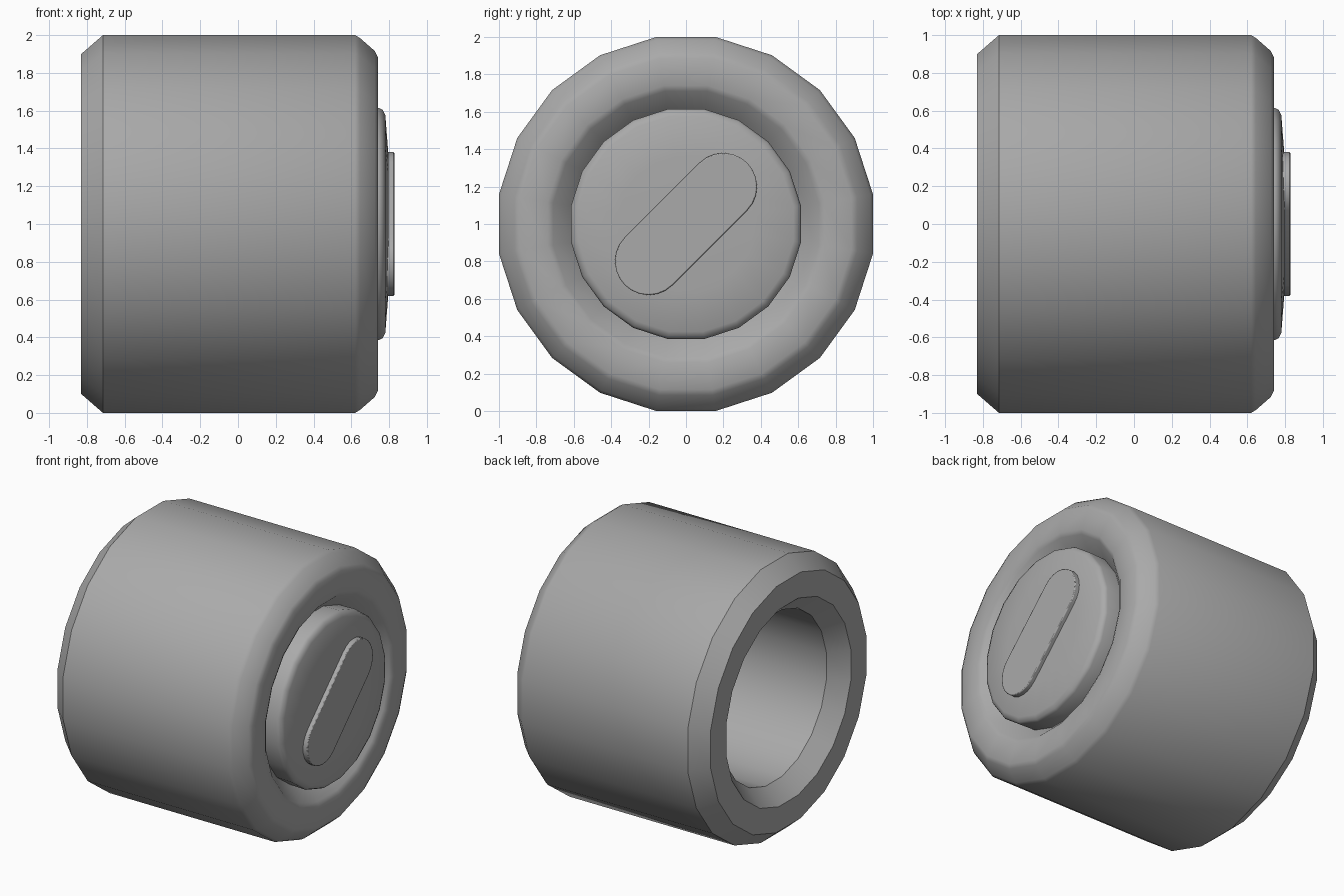
import bpy
import bmesh
from math import cos, sin, pi

SIDES = 20

if "Cube" in bpy.data.objects:
    bpy.data.objects.remove(bpy.data.objects["Cube"])

grey = bpy.data.materials.new("plain grey")
grey.use_nodes = True
colour = (0.4, 0.4, 0.4, 1)
grey.diffuse_color = colour
grey.node_tree.nodes["Principled BSDF"].inputs["Base Color"].default_value = colour


def finish(bm, name, sharp_angle):
    """Turn a bmesh into a smooth-shaded object with sharp edges by angle."""
    bmesh.ops.recalc_face_normals(bm, faces=bm.faces)
    for face in bm.faces:
        face.smooth = True
    for edge in bm.edges:
        edge.smooth = edge.calc_face_angle(0) < sharp_angle
    mesh = bpy.data.meshes.new(name)
    bm.to_mesh(mesh)
    bm.free()
    mesh.materials.append(grey)
    obj = bpy.data.objects.new(name, mesh)
    bpy.context.collection.objects.link(obj)
    return obj


def lathe(name, profile, closed, sharp_angle):
    """Spin (x, flat radius) points around the x axis through z = 1."""
    bm = bmesh.new()
    rings = []
    for x, flat in profile:
        r = flat / cos(pi / SIDES)
        angles = [(i + 0.5) * 2 * pi / SIDES for i in range(SIDES)]
        rings.append([bm.verts.new((x, r * cos(a), 1 + r * sin(a))) for a in angles])
    pairs = list(zip(rings, rings[1:]))
    if closed:
        pairs.append((rings[-1], rings[0]))
    else:
        bm.faces.new(rings[0])
        bm.faces.new(rings[-1])
    for a, b in pairs:
        for i in range(SIDES):
            j = (i + 1) % SIDES
            bm.faces.new((a[i], a[j], b[j], b[i]))
    return finish(bm, name, sharp_angle)


# Hollow sleeve: crisp chamfers at the back, softened ones at the front
lathe("sleeve", [
    (-0.83, 0.72), (-0.83, 0.9), (-0.715, 1),
    (0.62, 1), (0.645, 0.985),
    (0.725, 0.915), (0.74, 0.885),
    (0.74, 0.74), (0.725, 0.71),
    (0.62, 0.61), (-0.71, 0.61),
], True, 0.63)

# Plug in the front end, with a chamfered rim and slightly raised face
lathe("plug", [
    (0.58, 0.61), (0.745, 0.615), (0.765, 0.605),
    (0.78, 0.575), (0.797, 0.36),
], False, 0.75)

# Raised diagonal bar with rounded ends
bm = bmesh.new()
STEPS = 12
outline = []
for end in (0, 1):
    centre = 0.2 if end == 0 else -0.2
    for i in range(STEPS + 1):
        a = -pi / 4 + end * pi + i * pi / STEPS
        outline.append((centre + 0.18 * cos(a), 1 + centre + 0.18 * sin(a)))
base = bm.faces.new([bm.verts.new((0.77, y, z)) for y, z in outline])
top = bmesh.ops.extrude_face_region(bm, geom=[base])["geom"]
for v in top:
    if isinstance(v, bmesh.types.BMVert):
        v.co.x = 0.828
bar = finish(bm, "raised_bar", 0.6)
bevel = bar.modifiers.new("soft edge", 'BEVEL')
bevel.width = 0.006
bevel.segments = 2
